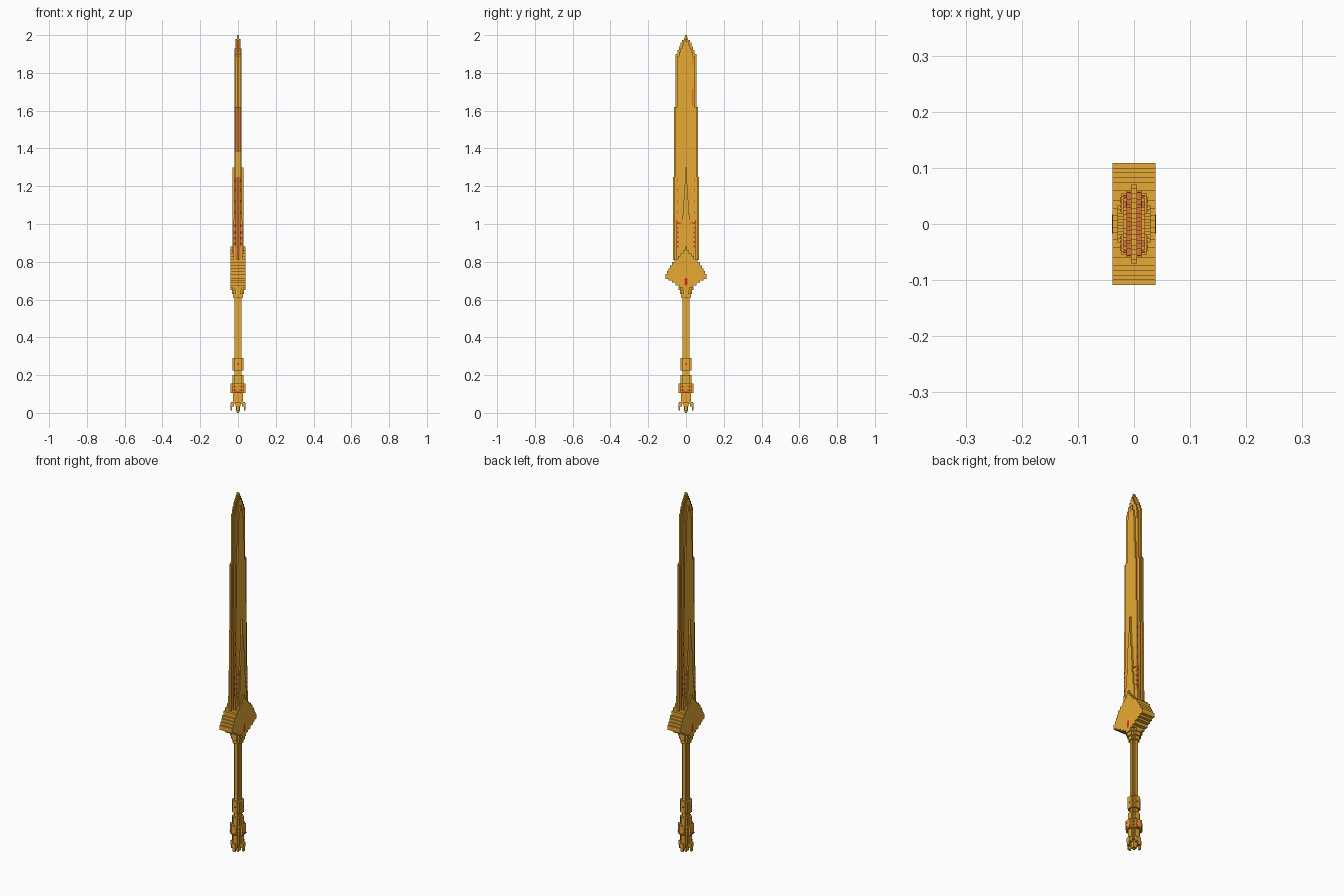
import bpy, bmesh


def mat(name, c):
    m = bpy.data.materials.new(name)
    m.diffuse_color = (*c, 1)
    return m


GOLD = mat("gold", (0.80, 0.40, 0.034))
COPPER = mat("copper", (0.72, 0.17, 0.033))
RED = mat("red", (0.80, 0.02, 0.02))


def finish(name, bm, mats):
    bmesh.ops.recalc_face_normals(bm, faces=bm.faces)
    me = bpy.data.meshes.new(name)
    for m in mats:
        me.materials.append(m)
    bm.to_mesh(me)
    bm.free()
    ob = bpy.data.objects.new(name, me)
    bpy.context.collection.objects.link(ob)
    return ob


# Stepped silhouette in y/z (top height and half width of each step), extruded in x.
# Edge faces whose height lies in one of the ranges become copper.
def plate(name, bottom, steps, hx, copper_ranges=()):
    right, z = [], bottom
    for top, hy in steps:
        right += [(hy, z), (hy, top)]
        z = top
    pts = right + [(-y, z) for y, z in reversed(right)]
    bm = bmesh.new()
    face = bm.faces.new([bm.verts.new((-hx, y, z)) for y, z in pts])
    ext = bmesh.ops.extrude_face_region(bm, geom=[face], use_keep_orig=True)
    for v in ext["geom"]:
        if isinstance(v, bmesh.types.BMVert):
            v.co.x = hx
    bmesh.ops.recalc_face_normals(bm, faces=bm.faces)
    for f in bm.faces:
        z = f.calc_center_median().z
        if abs(f.normal.x) < 0.5 and any(a < z < b for a, b in copper_ranges):
            f.material_index = 1
    return finish(name, bm, [GOLD, COPPER] if copper_ranges else [GOLD])


# Several boxes (centre, half size) as one object
def boxes(name, items, material=GOLD):
    bm = bmesh.new()
    for c, h in items:
        r = bmesh.ops.create_cube(bm, size=2)
        for v in r["verts"]:
            v.co = [v.co[i] * h[i] + c[i] for i in range(3)]
    return finish(name, bm, [material])


# Round stepped ring: three crossed boxes
def ring(name, z0, z1, r, material=GOLD):
    z, h = (z0 + z1) / 2, (z1 - z0) / 2
    return boxes(name, [((0, 0, z), (r, r * .45, h)), ((0, 0, z), (r * .45, r, h)),
                        ((0, 0, z), (r * .74, r * .74, h))], material)


# Blade layers, thin edge to thick centre
plate("blade_edge", 0.81, [(1.25, .07), (1.62, .064), (1.90, .055), (1.92, .046),
      (1.94, .038), (1.96, .028), (1.975, .02), (1.988, .011), (2.0, .004)], .005)
plate("blade_bevel", 0.81, [(1.25, .06), (1.38, .057), (1.62, .056), (1.89, .044),
      (1.91, .036), (1.93, .029), (1.95, .02), (1.965, .012), (1.98, .005)], .013,
      [(1.0, 1.251), (1.39, 1.63), (1.885, 2)])
plate("blade_centre", 0.81, [(1.38, .046), (1.62, .04), (1.72, .03), (1.86, .025),
      (1.90, .018), (1.93, .008)], .0195, [(1.385, 1.63)])
plate("blade_ridge", 0.81, [(.91, .033), (.98, .026), (1.05, .019), (1.13, .014),
      (1.21, .008), (1.30, .004)], .029)
plate("blade_collar", 0.81, [(.88, .054), (1.02, .050)], .023)

# Red and copper inlays on the blade faces
dots, strips = [], []
for sx in (-1, 1):
    for sy in (-1, 1):
        for z in (.88, .905, .93, .955, .98, 1.005):
            dots.append(((sx * .023, sy * .044, z), (.001, .004, .005)))
        for y in (.024, .031, .038):
            dots.append(((sx * .023, sy * y, 1.005), (.001, .0025, .003)))
        for z in (.895, .925, .955, .99):
            dots.append(((sx * .016, sy * .05, z), (.004, .0015, .007)))
        for z in (1.06, 1.12, 1.18, 1.23):
            dots.append(((sx * .016, sy * .046, z), (.003, .001, .008)))
    strips.append(((sx * .013, .035, 1.67), (.001, .004, .045)))
    strips.append(((sx * .013, .038, 1.865), (.001, .003, .022)))
boxes("blade_red_inlays", dots, RED)
boxes("blade_copper_strips", strips, COPPER)

# Guard
plate("guard", .665, [(.675, .035), (.69, .055), (.70, .075), (.71, .092), (.735, .109),
      (.75, .100), (.765, .092), (.78, .084), (.80, .074), (.815, .06),
      (.83, .042), (.845, .028), (.86, .016), (.88, .006)], .0385)
gem = []
for sx in (-1, 1):
    gem += [((sx * .038, 0, .695), (.001, .004, .02)),
            ((sx * .038, 0, .695), (.001, .008, .014))]
boxes("guard_gem", gem, RED)
for i, (z0, z1, r) in enumerate([(.61, .63, .026), (.63, .65, .033), (.65, .668, .0385)]):
    ring("guard_neck_%d" % (i + 1), z0, z1, r)

# Handle and rings
ring("handle", .05, .615, .018)
ring("handle_ring", .225, .29, .029)
ring("lower_ring", .155, .20, .028)
ring("pommel_ring", .105, .155, .0385)
ring("pommel_neck", .05, .105, .027)

# Red studs and band on the pommel
studs = []
for s in (-1, 1):
    for k in (-1, 1):
        for z in (.12, .14):
            studs += [((s * .0385, k * .012, z), (.001, .003, .003)),
                      ((k * .012, s * .0385, z), (.003, .001, .003)),
                      ((s * .0285, k * .024, z), (.001, .003, .003)),
                      ((k * .024, s * .0285, z), (.003, .001, .003))]
    studs += [((s * .0385, 0, .11), (.001, .0165, .003)),
              ((0, s * .0385, .11), (.0165, .001, .003)),
              ((s * .029, 0, .258), (.001, .004, .004)),
              ((0, s * .029, .258), (.004, .001, .004))]
boxes("pommel_studs", studs, RED)

# Claws and centre spike under the pommel
claws = [((0, 0, .03), (.011, .011, .022)), ((0, 0, .02), (.004, .004, .02))]
for s in (-1, 1):
    claws += [((s * .029, 0, .045), (.009, .012, .012)), ((0, s * .029, .045), (.012, .009, .012)),
              ((s * .035, 0, .033), (.004, .008, .02)), ((0, s * .035, .033), (.008, .004, .02))]
boxes("pommel_claws", claws)
